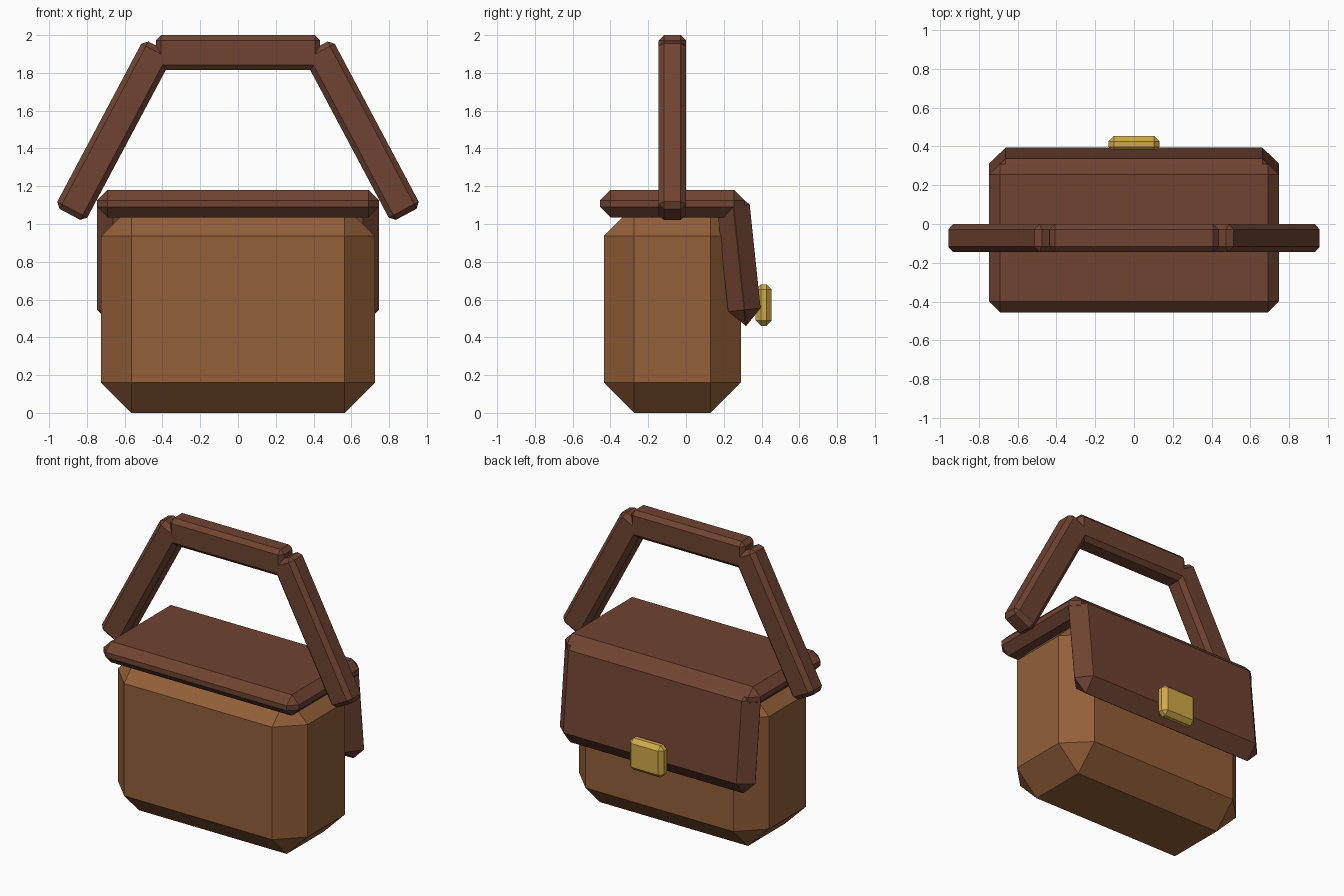
import bpy, bmesh
from math import radians
from mathutils import Matrix

cube = bpy.data.objects.get("Cube")
if cube:
    bpy.data.objects.remove(cube, do_unlink=True)


def material(name, rgb):
    mat = bpy.data.materials.new(name)
    mat.use_nodes = True
    mat.diffuse_color = (*rgb, 1)
    mat.node_tree.nodes["Principled BSDF"].inputs["Base Color"].default_value = (*rgb, 1)
    return mat


tan = material("tan_leather", (0.29, 0.115, 0.04))
brown = material("brown_leather", (0.158, 0.057, 0.031))
gold = material("brass", (0.62, 0.40, 0.065))


def chamfered_box(name, centre, size, chamfer, mat, rotation=(0, 0, 0)):
    """Box with every edge cut by one flat chamfer."""
    bm = bmesh.new()
    bmesh.ops.create_cube(bm, size=1, matrix=Matrix.Diagonal((*size, 1)))
    bmesh.ops.bevel(bm, geom=bm.edges[:], offset=chamfer, segments=1,
                    affect='EDGES', clamp_overlap=True)
    mesh = bpy.data.meshes.new(name)
    bm.to_mesh(mesh)
    bm.free()
    mesh.materials.append(mat)
    obj = bpy.data.objects.new(name, mesh)
    obj.location = centre
    obj.rotation_euler = [radians(a) for a in rotation]
    bpy.context.collection.objects.link(obj)
    return obj


MID_Y = -0.0725  # shared centre of body, lid and handle

# Bag body and lid
chamfered_box("body", (0, MID_Y, 0.548), (1.45, 0.725, 1.096), 0.16, tan)
chamfered_box("lid", (0, MID_Y, 1.108), (1.492, 0.765, 0.145), 0.055, brown)

# Tilted flap with its clasp
chamfered_box("flap", (0, 0.28, 0.82), (1.492, 0.173, 0.722), 0.085, brown, (6, 0, 0))
chamfered_box("clasp", (0, 0.411, 0.571), (0.262, 0.085, 0.22), 0.028, gold)

# Handle: top bar and two splayed straps
chamfered_box("handle_top", (0, MID_Y, 1.907), (0.87, 0.145, 0.186), 0.028, brown)
for side, label in ((1, "left"), (-1, "right")):
    chamfered_box("handle_strap_" + label, (side * 0.655, MID_Y, 1.494),
                  (0.18, 0.145, 1.003), 0.028, brown, (0, -28 * side, 0))
